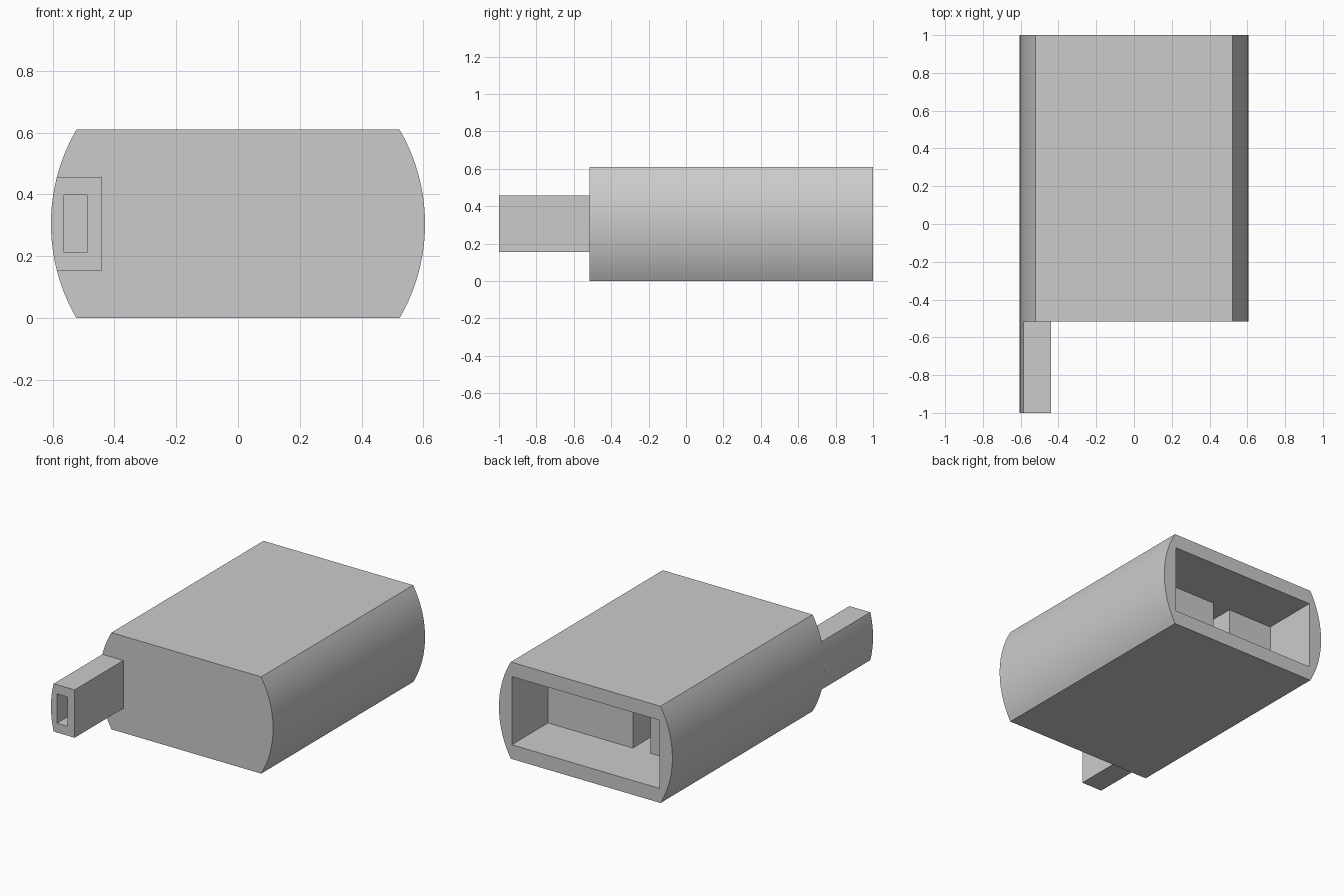
import bpy, bmesh, math

if "Cube" in bpy.data.objects:
    bpy.data.objects.remove(bpy.data.objects["Cube"], do_unlink=True)

R, MID = 0.605, 0.305          # radius of the rounded sides, mid height
FRONT, BACK = -0.515, 1.0      # ends of the housing

grey = bpy.data.materials.new("plain grey")
grey.use_nodes = True
grey.diffuse_color = (0.6, 0.6, 0.6, 1)
grey.node_tree.nodes["Principled BSDF"].inputs["Base Color"].default_value = (0.6, 0.6, 0.6, 1)


def arc(half_height, side, steps=32):
    """Points of the rounded side, from bottom to top."""
    a = math.asin(half_height / R)
    angles = [-a + 2 * a * i / steps for i in range(steps + 1)]
    return [(side * R * math.cos(t), MID + R * math.sin(t)) for t in angles]


def prism(name, profile, y0, y1):
    """Extrude an x-z profile along y."""
    bm = bmesh.new()
    face = bm.faces.new([bm.verts.new((x, y0, z)) for x, z in profile])
    moved = bmesh.ops.extrude_face_region(bm, geom=[face])["geom"]
    verts = [v for v in moved if isinstance(v, bmesh.types.BMVert)]
    bmesh.ops.translate(bm, verts=verts, vec=(0, y1 - y0, 0))
    bmesh.ops.recalc_face_normals(bm, faces=bm.faces)
    mesh = bpy.data.meshes.new(name)
    bm.to_mesh(mesh)
    bm.free()
    mesh.materials.append(grey)
    obj = bpy.data.objects.new(name, mesh)
    bpy.context.collection.objects.link(obj)
    return obj


def activate(obj):
    bpy.ops.object.select_all(action='DESELECT')
    obj.select_set(True)
    bpy.context.view_layer.objects.active = obj


def cut_box(obj, x0, x1, y0, y1, z0, z1):
    """Cut a box-shaped pocket into a part."""
    cutter = prism("cutter", [(x0, z0), (x1, z0), (x1, z1), (x0, z1)], y0, y1)
    cutter.hide_render = True
    mod = obj.modifiers.new("pocket", 'BOOLEAN')
    mod.operation, mod.solver, mod.object = 'DIFFERENCE', 'EXACT', cutter
    activate(obj)
    bpy.ops.object.modifier_apply(modifier=mod.name)
    bpy.data.objects.remove(cutter, do_unlink=True)


# Housing: flat top and bottom, rounded sides
housing = prism("housing", arc(MID, 1) + arc(MID, -1)[::-1], FRONT, BACK)
# Wide opening at the back, with a narrow slot running deeper
cut_box(housing, -0.515, 0.515, 0.64, 1.1, 0.09, 0.52)
cut_box(housing, -0.2, -0.077, -0.42, 0.7, 0.09, 0.52)

# Hollow prong at the front, flush with the rounded side
prong = prism("prong", arc(0.151, -1) + [(-0.44, 0.456), (-0.44, 0.154)], -1.0, FRONT)
cut_box(prong, -0.563, -0.488, -1.1, -0.53, 0.213, 0.398)

for part in (housing, prong):
    activate(part)
    bpy.ops.object.shade_smooth_by_angle(angle=math.radians(25))
